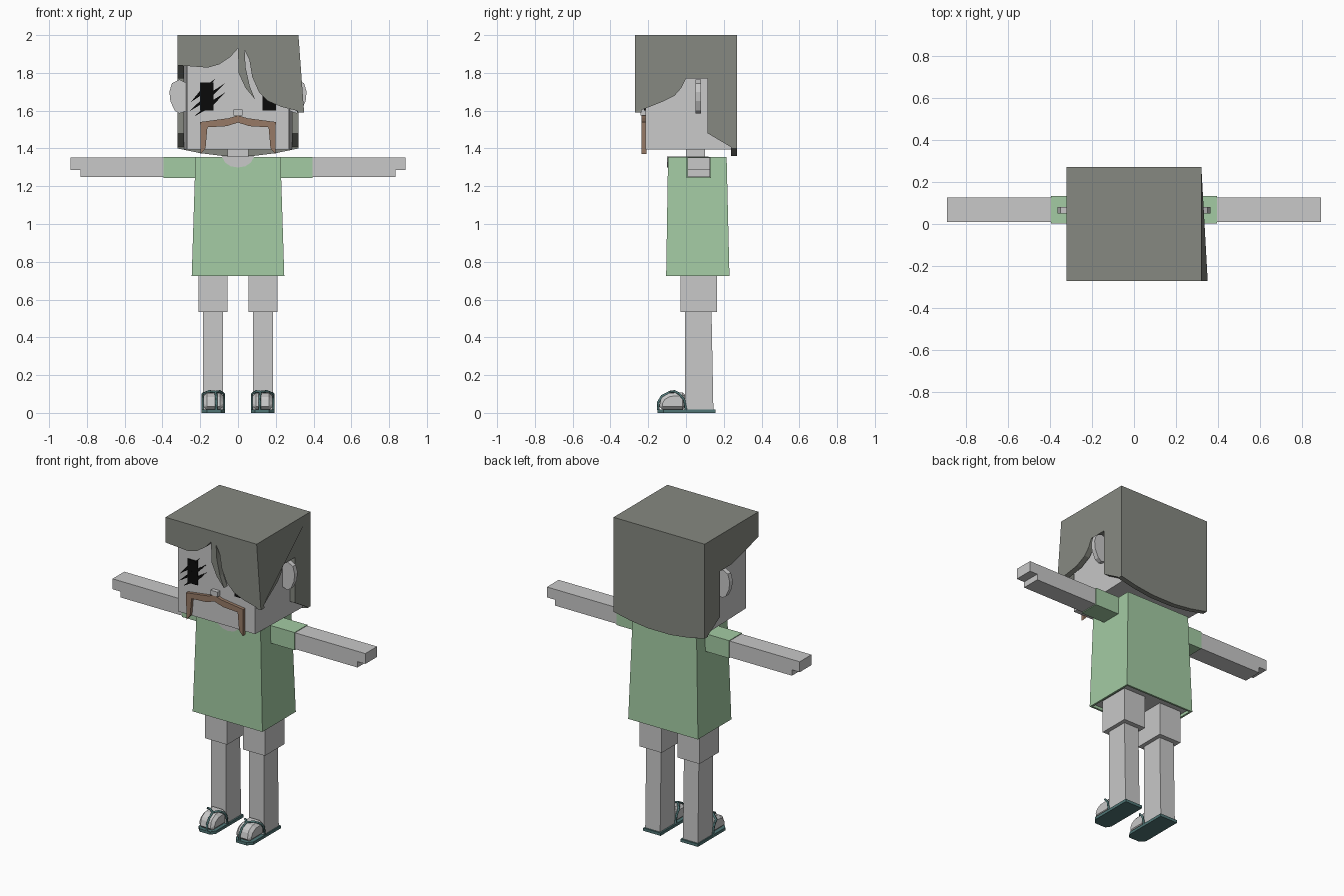
import bpy, bmesh
from mathutils import Vector

cube = bpy.data.objects.get("Cube")
if cube:
    bpy.data.objects.remove(cube)


def material(name, r, g, b):
    m = bpy.data.materials.new(name)
    m.use_nodes = True
    m.diffuse_color = (r, g, b, 1)
    m.node_tree.nodes["Principled BSDF"].inputs["Base Color"].default_value = (r, g, b, 1)
    return m


SKIN = material("pale grey skin", .58, .58, .58)
HAIR = material("grey hair", .24, .25, .22)
SHIRT = material("light green cloth", .37, .60, .37)
BROWN = material("brown moustache", .31, .195, .133)
TEAL = material("dark teal sandal", .08, .18, .18)
BLACK = material("black", .003, .003, .003)


def finish(name, bm, mat):
    bmesh.ops.recalc_face_normals(bm, faces=bm.faces)
    mesh = bpy.data.meshes.new(name)
    bm.to_mesh(mesh)
    bm.free()
    mesh.materials.append(mat)
    ob = bpy.data.objects.new(name, mesh)
    bpy.context.collection.objects.link(ob)
    return ob


def prism(name, points, axis, lo, hi, mat, mirror=1):
    """Extrude a flat profile along x (points are y,z) or along y (points are x,z)."""
    bm = bmesh.new()

    def place(p, d):
        v = (d, p[0], p[1]) if axis == "x" else (p[0], d, p[1])
        return bm.verts.new((v[0] * mirror, v[1], v[2]))

    a = [place(p, lo) for p in points]
    b = [place(p, hi) for p in points]
    bm.faces.new(a)
    bm.faces.new(b[::-1])
    for i in range(len(a)):
        j = (i + 1) % len(a)
        bm.faces.new((a[i], b[i], b[j], a[j]))
    return finish(name, bm, mat)


def box(name, x, y, z, mat, mirror=1):
    return prism(name, [(x[0], z[0]), (x[1], z[0]), (x[1], z[1]), (x[0], z[1])],
                 "y", y[0], y[1], mat, mirror)


def strap(name, path, mirror):
    """Thin four-sided band along a path."""
    cu = bpy.data.curves.new(name, "CURVE")
    cu.dimensions = "3D"
    cu.bevel_depth = .007
    cu.bevel_resolution = 0
    cu.use_fill_caps = True
    sp = cu.splines.new("POLY")
    sp.points.add(len(path) - 1)
    for pt, p in zip(sp.points, path):
        pt.co = (p[0] * mirror, p[1], p[2], 1)
    cu.materials.append(TEAL)
    bpy.context.collection.objects.link(bpy.data.objects.new(name, cu))


# Head, with the face slightly narrower than the back
head = box("head", (-.285, .285), (-.215, .24), (1.395, 1.96), SKIN)
for v in head.data.vertices:
    if v.co.y < 0:
        v.co.x *= .95
box("neck", (-.055, .055), (0, .1), (1.33, 1.41), SKIN)
box("nose", (-.025, .025), (-.24, -.21), (1.575, 1.605), SKIN)

# Eyes and the slanted lashes on the right one
for side, s in (("left", 1), ("right", -1)):
    box(side + "_eye", (.13, .2), (-.222, -.214), (1.6, 1.75), BLACK, s)
for a, b in (((-.25, 1.645), (-.12, 1.77)), ((-.26, 1.595), (-.07, 1.745)),
             ((-.23, 1.57), (-.07, 1.695))):
    a, b = Vector(a), Vector(b)
    bend = Vector((.025, -.02))
    mid = (a + b) / 2
    prism("eyelash", [a, mid - bend / 3, b, mid + bend / 2], "y", -.223, -.214, BLACK)

# Drooping moustache
half = [(0, 1.575), (.05, 1.56), (.2, 1.54), (.198, 1.37), (.172, 1.4),
        (.162, 1.512), (.06, 1.518), (0, 1.537)]
prism("moustache", half + [(-x, z) for x, z in half[-2:0:-1]], "y", -.235, -.21, BROWN)

# Ears
for side, s in (("left", 1), ("right", -1)):
    prism(side + "_ear", [(.27, 1.745), (.31, 1.765), (.35, 1.745), (.363, 1.7), (.358, 1.65),
                          (.335, 1.6), (.31, 1.585), (.27, 1.6)], "y", .05, .08, SKIN, s)

# Hair: top slab, back panel, side panels and the parted fringe
box("hair_top", (-.32, .32), (-.27, .27), (1.95, 2), HAIR)
prism("hair_back", [(-.32, 2), (-.32, 1.4), (-.2, 1.375), (-.08, 1.36), (.08, 1.36),
                    (.2, 1.375), (.32, 1.4), (.32, 2)], "y", .238, .27, HAIR)
behind_ear = [(0, 1.77), (.115, 1.77), (.115, 1.48), (.25, 1.4), (.27, 1.4), (.27, 2)]
prism("hair_right_side", [(-.27, 2), (-.27, 1.84)] + behind_ear, "x", -.32, -.285, HAIR)
lock = prism("hair_left_side", [(-.27, 2), (-.27, 1.59), (-.13, 1.645), (-.06, 1.68),
                                (-.025, 1.72)] + behind_ear, "x", .285, .32, HAIR)
for v in lock.data.vertices:
    if v.co.y < -.2 and v.co.z < 1.7:
        v.co.x += .03
prism("hair_fringe", [(-.32, 2), (-.32, 1.84), (-.16, 1.828), (-.1, 1.845), (-.04, 1.885),
                      (0, 1.93), (.003, 1.8), (.04, 1.72), (.09, 1.66), (.062, 1.73),
                      (.04, 1.83), (.035, 1.92), (.06, 1.87), (.075, 1.78), (.11, 1.7),
                      (.16, 1.65), (.23, 1.62), (.35, 1.59), (.328, 1.8), (.32, 2)],
      "y", -.27, -.235, HAIR)

# Shirt: flared shell, open underneath, with the body showing inside
bm = bmesh.new()
rings = []
for x, y0, y1, z in ((.225, -.095, .215, 1.355), (.245, -.105, .23, .725),
                     (.233, -.093, .218, .725), (.233, -.093, .218, .75)):
    rings.append([bm.verts.new(c) for c in ((-x, y0, z), (x, y0, z), (x, y1, z), (-x, y1, z))])
bm.faces.new(rings[0])
bm.faces.new(rings[-1])
for a, b in zip(rings, rings[1:]):
    for i in range(4):
        j = (i + 1) % 4
        bm.faces.new((a[i], a[j], b[j], b[i]))
finish("shirt", bm, SHIRT)
box("lower_body", (-.232, .232), (-.092, .217), (.742, .755), SKIN)
prism("neckline", [(-.085, 1.357), (-.07, 1.327), (-.04, 1.306), (0, 1.299), (.04, 1.306),
                   (.07, 1.327), (.085, 1.357)], "y", -.1, -.093, SKIN)
box("neckline_top", (-.085, .085), (-.098, .12), (1.35, 1.357), SKIN)

# Limbs and sandals
for side, s in (("left", 1), ("right", -1)):
    box(side + "_sleeve", (.2, .395), (.003, .132), (1.243, 1.355), SHIRT, s)
    prism(side + "_arm", [(.38, 1.248), (.833, 1.248), (.833, 1.285), (.888, 1.285),
                          (.888, 1.351), (.38, 1.351)], "y", .009, .127, SKIN, s)
    box(side + "_short_leg", (.055, .21), (-.03, .165), (.535, .745), SKIN, s)
    leg = box(side + "_leg", (.08, .185), (-.005, .135), (.015, .54), SKIN, s)
    for v in leg.data.vertices:
        if v.co.z < .1 and v.co.y > 0:
            v.co.y += .01

    # Foot, rounded over the toes
    foot = prism(side + "_foot", [(0, .016), (-.14, .016), (-.143, .055), (-.125, .085),
                                  (-.09, .105), (-.04, .108), (0, .11)],
                 "x", .077, .183, SKIN, s)
    bev = foot.modifiers.new("soft edges", "BEVEL")
    bev.width = .018
    bev.segments = 1

    # Sole with clipped toe corners, extruded then laid flat
    bm = bmesh.new()
    outline = [(.07, .155), (.07, -.12), (.09, -.15), (.165, -.15), (.192, -.12), (.192, .155)]
    face = bm.faces.new([bm.verts.new((x * s, y, 0)) for x, y in outline])
    top = bmesh.ops.extrude_face_region(bm, geom=[face])["geom"]
    for v in top:
        if isinstance(v, bmesh.types.BMVert):
            v.co.z = .018
    finish(side + "_sole", bm, TEAL)

    # Thong and the two straps that spread from it
    strap(side + "_thong", [(.115, -.147, .015), (.115, -.147, .055), (.115, -.127, .088),
                            (.118, -.085, .11)], s)
    for name, x in (("inner", .074), ("outer", .188)):
        strap(side + "_" + name + "_strap", [(.118, -.085, .11), ((x + .118) / 2, -.06, .114),
                                             (x, -.035, .1), (x, -.01, .07), (x, 0, .015)], s)
